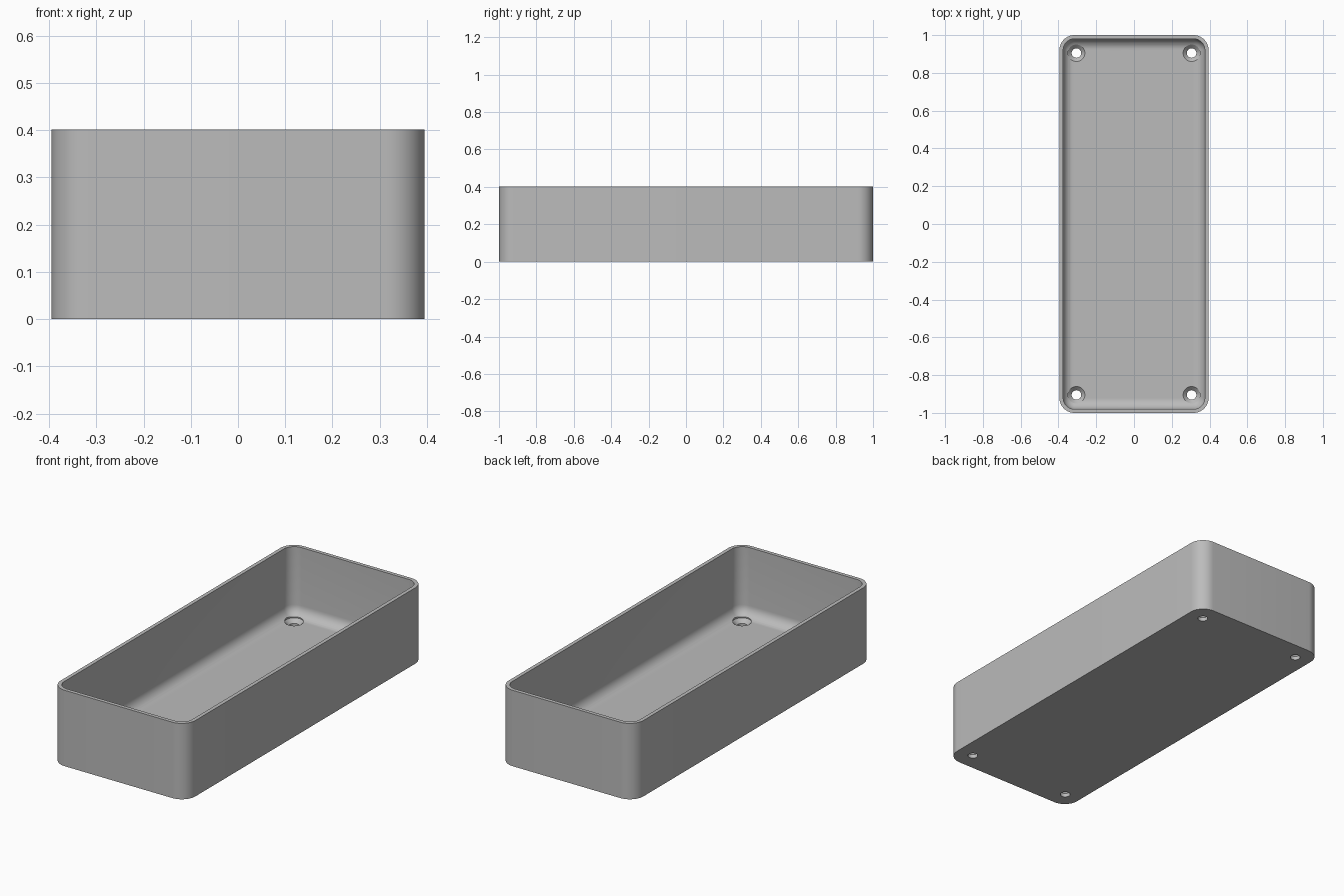
import bpy, bmesh, math

HX, HY, HEIGHT = 0.395, 1.0, 0.402
CORNER, WALL, FLOOR, FILLET = 0.08, 0.02, 0.04, 0.055
CORNER_STEPS, FILLET_STEPS = 12, 8

cube = bpy.data.objects.get("Cube")
if cube:
    bpy.data.objects.remove(cube, do_unlink=True)

grey = bpy.data.materials.new("plain grey")
grey.use_nodes = True
colour = (0.5, 0.5, 0.5, 1)
grey.diffuse_color = colour
grey.node_tree.nodes["Principled BSDF"].inputs["Base Color"].default_value = colour


def rounded_ring(bm, inset, z):
    """Rounded rectangle of vertices, drawn in from the outer outline."""
    radius = max(CORNER - inset, 0.005)
    ring = []
    for quarter, (sx, sy) in enumerate([(1, 1), (-1, 1), (-1, -1), (1, -1)]):
        for i in range(CORNER_STEPS + 1):
            a = math.pi / 2 * (quarter + i / CORNER_STEPS)
            ring.append(bm.verts.new((sx * (HX - inset - radius) + radius * math.cos(a),
                                      sy * (HY - inset - radius) + radius * math.sin(a), z)))
    return ring


def loft(bm, rings):
    """Skin neighbouring rings and cap both ends."""
    for low, high in zip(rings, rings[1:]):
        for i in range(len(low)):
            j = (i + 1) % len(low)
            bm.faces.new((low[i], low[j], high[j], high[i]))
    bm.faces.new(rings[0][::-1])
    bm.faces.new(rings[-1])


def make_object(name, bm):
    bmesh.ops.recalc_face_normals(bm, faces=bm.faces)
    mesh = bpy.data.meshes.new(name)
    bm.to_mesh(mesh)
    bm.free()
    mesh.materials.append(grey)
    obj = bpy.data.objects.new(name, mesh)
    bpy.context.collection.objects.link(obj)
    return obj


# Tray: outer wall, rim, inner wall, then the fillet down to the floor
profile = [(0, 0), (0, HEIGHT), (WALL, HEIGHT)]
for i in range(FILLET_STEPS + 1):
    a = math.pi / 2 * i / FILLET_STEPS
    profile.append((WALL + FILLET * (1 - math.cos(a)), FLOOR + FILLET * (1 - math.sin(a))))
bm = bmesh.new()
loft(bm, [rounded_ring(bm, inset, z) for inset, z in profile])
tray = make_object("tray", bm)

# Countersunk screw holes in the four corners
bm = bmesh.new()
for x in (-0.305, 0.305):
    for y in (-0.905, 0.905):
        rings = []
        for r, z in [(0.025, -0.05), (0.025, 0.02), (0.045, FLOOR), (0.045, 0.1)]:
            rings.append([bm.verts.new((x + r * math.cos(math.tau * k / 32),
                                        y + r * math.sin(math.tau * k / 32), z))
                          for k in range(32)])
        loft(bm, rings)
cutter = make_object("screw_hole_cutter", bm)
cutter.hide_render = True

holes = tray.modifiers.new("screw holes", 'BOOLEAN')
holes.operation = 'DIFFERENCE'
holes.solver = 'EXACT'
holes.object = cutter
bpy.context.view_layer.objects.active = tray
tray.select_set(True)
bpy.ops.object.modifier_apply(modifier=holes.name)
bpy.data.objects.remove(cutter, do_unlink=True)

# Smooth curved walls with crisp rims
bpy.ops.object.shade_smooth_by_angle(angle=math.radians(35))
